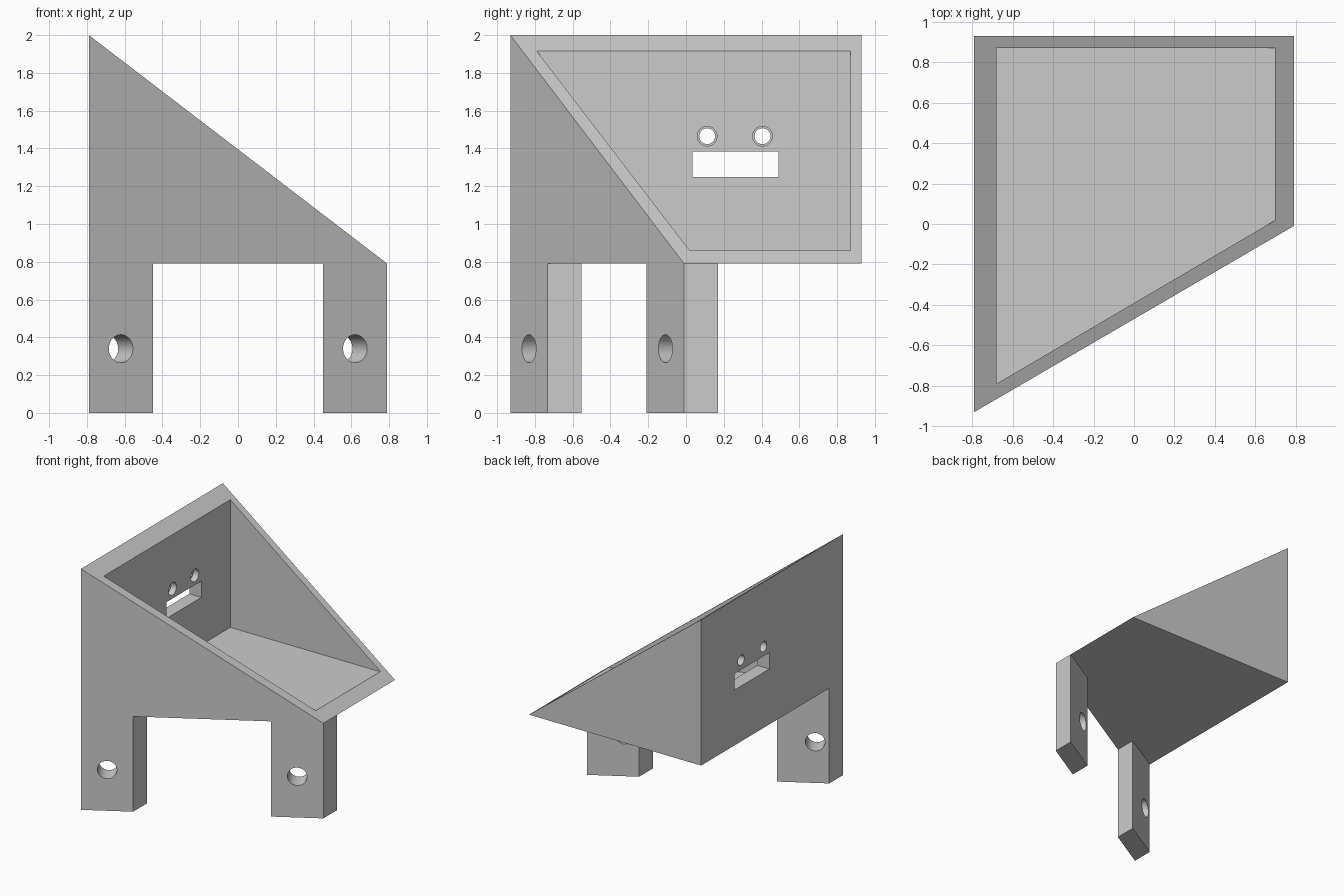
import bpy
import bmesh
import math
from mathutils import Vector, Matrix

default = bpy.data.objects.get("Cube")
if default:
    bpy.data.objects.remove(default, do_unlink=True)

# Single plain grey finish
grey = bpy.data.materials.new("plain_grey")
grey.use_nodes = True
colour = (0.6, 0.6, 0.6, 1.0)
grey.diffuse_color = colour
grey.node_tree.nodes["Principled BSDF"].inputs["Base Color"].default_value = colour

HALF_X, HALF_Y = 0.79, 0.93
BED, TOP = 0.79, 2.0
FRONT_CORNER = -0.01
SLOPE = (FRONT_CORNER + HALF_Y) / (2 * HALF_X)


def front_y(x):
    """Depth of the angled front face at a given x."""
    return -HALF_Y + (x + HALF_X) * SLOPE


def finish(name, bm):
    bmesh.ops.recalc_face_normals(bm, faces=bm.faces[:])
    mesh = bpy.data.meshes.new(name)
    bm.to_mesh(mesh)
    bm.free()
    mesh.materials.append(grey)
    obj = bpy.data.objects.new(name, mesh)
    bpy.context.collection.objects.link(obj)
    return obj


def prism(name, outline, z0, z1):
    """Extrude a plan outline upwards from z0 to z1."""
    bm = bmesh.new()
    face = bm.faces.new([bm.verts.new((x, y, z0)) for x, y in outline])
    grown = bmesh.ops.extrude_face_region(bm, geom=[face])["geom"]
    verts = [g for g in grown if isinstance(g, bmesh.types.BMVert)]
    bmesh.ops.translate(bm, verts=verts, vec=(0, 0, z1 - z0))
    return finish(name, bm)


def cylinder(name, centre, axis, radius, length):
    bm = bmesh.new()
    turn = Vector((0, 0, 1)).rotation_difference(Vector(axis)).to_matrix().to_4x4()
    bmesh.ops.create_cone(bm, cap_ends=True, segments=48, radius1=radius,
                          radius2=radius, depth=length,
                          matrix=Matrix.Translation(centre) @ turn)
    return finish(name, bm)


def cut(obj, cutter):
    cutter.hide_render = True
    mod = obj.modifiers.new("cut", "BOOLEAN")
    mod.operation = "DIFFERENCE"
    mod.solver = "EXACT"
    mod.object = cutter
    bpy.context.view_layer.objects.active = obj
    bpy.ops.object.modifier_apply(modifier=mod.name)
    bpy.data.objects.remove(cutter, do_unlink=True)


def smooth(obj):
    bpy.ops.object.select_all(action="DESELECT")
    obj.select_set(True)
    bpy.context.view_layer.objects.active = obj
    bpy.ops.object.shade_smooth_by_angle(angle=math.radians(30))


# Wedge body: four-sided plan, with the tall side on the left wall
bm = bmesh.new()
a, b, c, d = [bm.verts.new((x, y, BED)) for x, y in (
    (-HALF_X, HALF_Y), (HALF_X, HALF_Y), (HALF_X, FRONT_CORNER), (-HALF_X, -HALF_Y))]
a_top, d_top = [bm.verts.new((-HALF_X, y, TOP)) for y in (HALF_Y, -HALF_Y)]
for loop in ((a, b, c, d), (a, b, a_top), (d, c, d_top),
             (a, d, d_top, a_top), (a_top, b, c, d_top)):
    bm.faces.new(loop)
tray = finish("wedge_tray", bm)

# Hollow the tray down to its floor
cut(tray, prism("tray_cavity", [(-0.68, 0.87), (0.7, 0.87), (0.7, 0.02), (-0.68, -0.79)],
                0.856, TOP + 0.5))

# Rectangular slot and two counterbored holes through the tall wall
cut(tray, prism("wall_slot", [(-0.9, 0.035), (-0.6, 0.035), (-0.6, 0.49), (-0.9, 0.49)],
                1.25, 1.385))
for y in (0.112, 0.405):
    cut(tray, cylinder("wall_hole", (-0.735, y, 1.465), (1, 0, 0), 0.042, 0.3))
    cut(tray, cylinder("wall_counterbore", (-0.68, y, 1.465), (1, 0, 0), 0.052, 0.1))
smooth(tray)

# Legs flush with the angled front, each bored square to that face
bore_axis = Vector((-SLOPE, 1, 0)).normalized()
for name, x0, x1 in (("right_leg", -HALF_X, -0.45), ("left_leg", 0.45, HALF_X)):
    y0, y1, depth = front_y(x0), front_y(x1), 0.18
    leg = prism(name, [(x0, y0), (x1, y1), (x1, y1 + depth), (x0, y0 + depth)], 0, BED)
    mid = (x0 + x1) / 2
    cut(leg, cylinder("leg_bore", (mid, front_y(mid), 0.34), bore_axis, 0.074, 0.8))
    smooth(leg)
